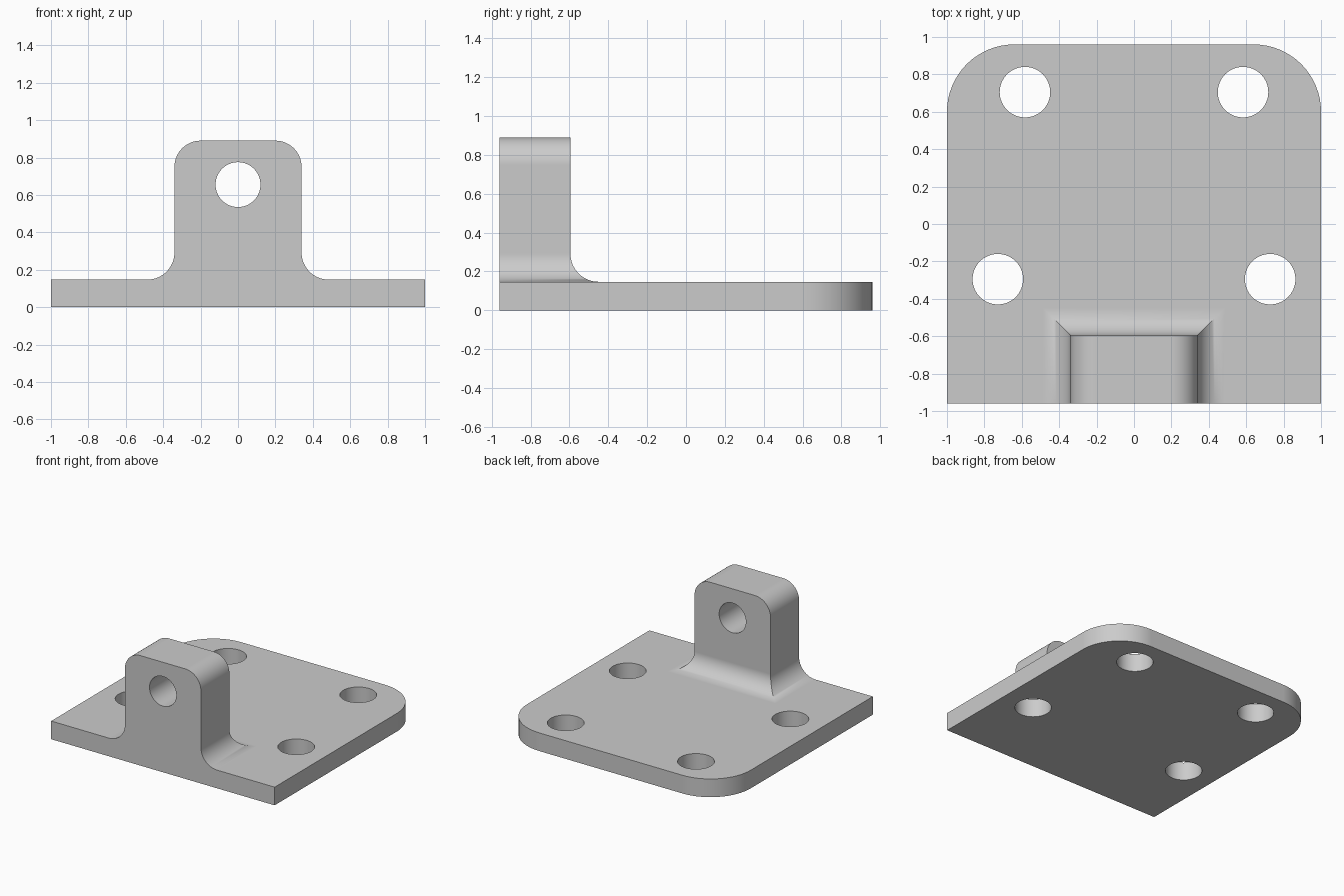
import bpy, bmesh
from math import sin, cos, pi

if "Cube" in bpy.data.objects:
    bpy.data.objects.remove(bpy.data.objects["Cube"])

PLATE_TOP, FRONT, BACK = 0.147, -0.96, 0.96
LUG_HALF, LUG_BACK, LUG_TOP = 0.34, -0.595, 0.89
FILLET, TOP_R, CORNER_R = 0.145, 0.14, 0.36
STEPS = 16

grey = bpy.data.materials.new("plain grey")
grey.use_nodes = True
colour = (0.6, 0.6, 0.6, 1)
grey.diffuse_color = colour
grey.node_tree.nodes["Principled BSDF"].inputs["Base Color"].default_value = colour


def loft(name, rings):
    """Skin a stack of equal-sized closed rings and cap both ends."""
    bm = bmesh.new()
    loops = [[bm.verts.new(p) for p in ring] for ring in rings]
    n = len(loops[0])
    for a, b in zip(loops, loops[1:]):
        for i in range(n):
            j = (i + 1) % n
            bm.faces.new((a[i], a[j], b[j], b[i]))
    bm.faces.new(loops[0][::-1])
    bm.faces.new(loops[-1])
    bmesh.ops.recalc_face_normals(bm, faces=bm.faces)
    mesh = bpy.data.meshes.new(name)
    bm.to_mesh(mesh)
    bm.free()
    mesh.materials.append(grey)
    ob = bpy.data.objects.new(name, mesh)
    bpy.context.collection.objects.link(ob)
    return ob


def combine(target, tool, operation):
    mod = target.modifiers.new(operation.lower(), "BOOLEAN")
    mod.operation, mod.solver, mod.object = operation, "EXACT", tool
    bpy.context.view_layer.objects.active = target
    bpy.ops.object.modifier_apply(modifier=mod.name)
    bpy.data.objects.remove(tool)


def drill(target, radius, location, rotation=(0, 0, 0)):
    bpy.ops.mesh.primitive_cylinder_add(vertices=64, radius=radius, depth=1,
                                        location=location, rotation=rotation)
    cutter = bpy.context.object
    cutter.hide_render = True
    cutter.data.materials.append(grey)
    combine(target, cutter, "DIFFERENCE")


# Base plate: square front corners, rounded back corners
arc = [i / STEPS * pi / 2 for i in range(STEPS + 1)]
right = [(1 - CORNER_R + CORNER_R * cos(a), BACK - CORNER_R + CORNER_R * sin(a)) for a in arc]
outline = [(-1, FRONT), (1, FRONT)] + right + [(-x, y) for x, y in reversed(right)]
bracket = loft("bracket", [[(x, y, z) for x, y in outline] for z in (0, PLATE_TOP)])


# Upright lug: flared mitred foot, straight sides, rounded top shoulders
def lug_ring(half, back, z):
    return [(-half, FRONT, z), (half, FRONT, z), (half, back, z), (-half, back, z)]


rings = [lug_ring(LUG_HALF + FILLET, LUG_BACK + FILLET, PLATE_TOP / 2)]
for a in arc:
    flare = FILLET * (1 - sin(a))
    rings.append(lug_ring(LUG_HALF + flare, LUG_BACK + flare,
                          PLATE_TOP + FILLET * (1 - cos(a))))
for a in arc:
    rings.append(lug_ring(LUG_HALF - TOP_R * (1 - cos(a)), LUG_BACK,
                          LUG_TOP - TOP_R * (1 - sin(a))))
combine(bracket, loft("lug", rings), "UNION")

# Bolt holes through the plate and the pin hole through the lug
for side in (-1, 1):
    drill(bracket, 0.135, (side * 0.583, 0.705, 0))
    drill(bracket, 0.135, (side * 0.728, -0.295, 0))
drill(bracket, 0.12, (0, -0.78, 0.655), (pi / 2, 0, 0))

# Merge the coplanar leftovers, then smooth the rounds and keep the flats flat
bm = bmesh.new()
bm.from_mesh(bracket.data)
bmesh.ops.remove_doubles(bm, verts=bm.verts, dist=0.0001)
bmesh.ops.dissolve_limit(bm, angle_limit=0.005, verts=bm.verts, edges=bm.edges)
bm.to_mesh(bracket.data)
bm.free()
bpy.ops.object.select_all(action="DESELECT")
bracket.select_set(True)
bpy.context.view_layer.objects.active = bracket
bpy.ops.object.shade_smooth_by_angle(angle=pi / 6)
weighted = bracket.modifiers.new("flat_normals", "WEIGHTED_NORMAL")
weighted.keep_sharp = True
